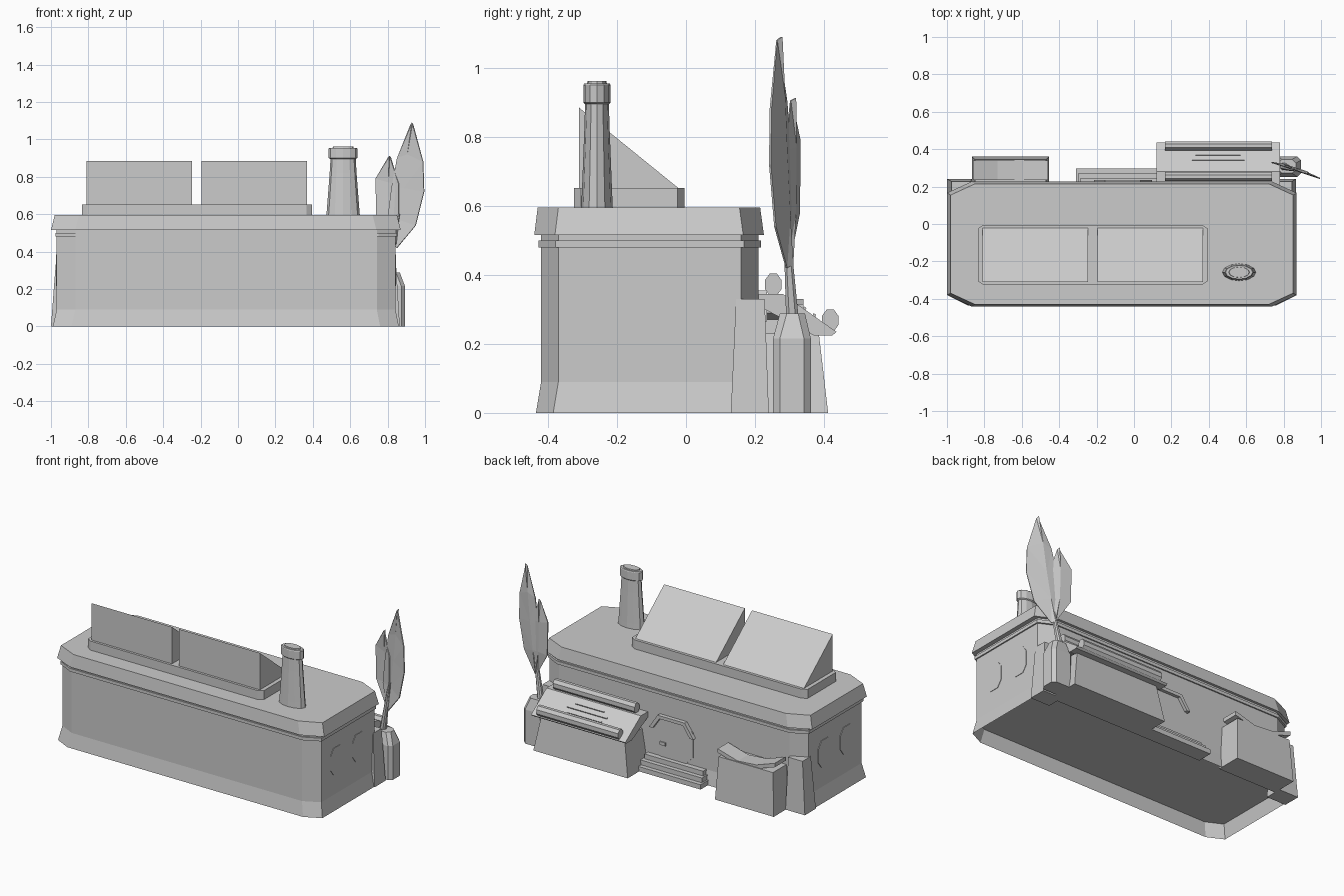
import bpy, bmesh, math
from mathutils import Vector

cube = bpy.data.objects.get("Cube")
if cube:
    bpy.data.objects.remove(cube, do_unlink=True)

grey = bpy.data.materials.new("plain grey")
grey.use_nodes = True
grey.diffuse_color = (0.6, 0.6, 0.6, 1)
grey.node_tree.nodes["Principled BSDF"].inputs["Base Color"].default_value = (0.6, 0.6, 0.6, 1)


def finish(name, bm):
    bmesh.ops.recalc_face_normals(bm, faces=bm.faces)
    mesh = bpy.data.meshes.new(name)
    bm.to_mesh(mesh)
    bm.free()
    mesh.materials.append(grey)
    obj = bpy.data.objects.new(name, mesh)
    bpy.context.collection.objects.link(obj)
    return obj


def loft(name, rings, bottom=True):
    """Skin a stack of equal rings and cap the ends."""
    bm = bmesh.new()
    rows = [[bm.verts.new(p) for p in ring] for ring in rings]
    n = len(rows[0])
    for a, b in zip(rows, rows[1:]):
        for i in range(n):
            j = (i + 1) % n
            bm.faces.new((a[i], a[j], b[j], b[i]))
    if bottom:
        bm.faces.new(rows[0])
    bm.faces.new(rows[-1])
    return finish(name, bm)


def rect(x0, x1, y0, y1, z):
    return [(x0, y0, z), (x1, y0, z), (x1, y1, z), (x0, y1, z)]


def cut_rect(x0, x1, y0, y1, z, cx=0.1, cy=0.05):
    """Rectangle with cut corners."""
    return [(x0 + cx, y0, z), (x1 - cx, y0, z), (x1, y0 + cy, z), (x1, y1 - cy, z),
            (x1 - cx, y1, z), (x0 + cx, y1, z), (x0, y1 - cy, z), (x0, y0 + cy, z)]


def along_x(name, profile, x0, x1):
    return loft(name, [[(x, y, z) for y, z in profile] for x in (x0, x1)])


def along_y(name, profile, y0, y1):
    return loft(name, [[(x, y, z) for x, z in profile] for y in (y0, y1)])


def box(name, x0, x1, y0, y1, z0, z1):
    return loft(name, [rect(x0, x1, y0, y1, z0), rect(x0, x1, y0, y1, z1)])


# Main hull with an open flared skirt
wall = (-0.97, 0.842, -0.42, 0.21)
loft("skirt_and_walls", [cut_rect(-0.99, 0.86, -0.435, 0.225, 0),
                         cut_rect(*wall, 0.09), cut_rect(*wall, 0.53)], bottom=False)
loft("floor", [cut_rect(*wall, 0.085), cut_rect(*wall, 0.09)])
band = (-0.977, 0.85, -0.428, 0.218)
loft("trim_band", [cut_rect(*band, 0.48), cut_rect(*band, 0.5)])
loft("roof", [cut_rect(-1, 0.87, -0.44, 0.226, 0.515, 0.13, 0.06),
              cut_rect(-0.98, 0.85, -0.43, 0.215, 0.595, 0.13, 0.06)])

# End windows as thin plates
for side, x in (("left", 0.842), ("right", -0.97)):
    for label, y in (("front", -0.2175), ("back", 0.0025)):
        ring = cut_rect(y - 0.0625, y + 0.0625, 0.215, 0.385, 0, 0.03, 0.04)
        along_x(f"window_{side}_{label}", [(a, b) for a, b, _ in ring], x - 0.004, x + 0.003)

# Buttresses squaring the rear corners
for side, x0, x1, lean0, lean1 in (("left", 0.73, 0.865, 0.01, 0.02),
                                   ("right", -1, -0.865, 0.025, 0.01)):
    loft(f"buttress_{side}", [rect(x0, x1, 0.13, 0.24, 0),
                              rect(x0 + lean0, x1 - lean1, 0.145, 0.228, 0.33)])

# Roof wedges on a plinth
base = (-0.835, 0.395, -0.325, -0.005)
loft("wedge_plinth", [cut_rect(*base, z, 0.03, 0.02) for z in (0.595, 0.652)])
for side, x in (("right", -0.81), ("left", -0.195)):
    along_x(f"sloped_panel_{side}", [(-0.31, 0.65), (-0.31, 0.885), (-0.02, 0.65)], x, x + 0.565)

# Oval chimney
steps = ((0.59, 1), (0.63, 0.96), (0.82, 0.8), (0.895, 0.75), (0.9, 0.86),
         (0.95, 0.86), (0.955, 0.8), (0.955, 0.62), (0.962, 0.6))
loft("chimney", [[(0.562 + 0.09 * r * math.cos(i * math.tau / 12),
                   -0.258 + 0.046 * r * math.sin(i * math.tau / 12), z) for i in range(12)]
                 for z, r in steps])

# Rear console with tilted board and two rolls
loft("console_base", [rect(0.12, 0.78, 0.2, 0.412, 0), rect(0.16, 0.74, 0.2, 0.385, 0.23)])
along_x("console_board", [(0.21, 0.31), (0.21, 0.345), (0.28, 0.345), (0.436, 0.235),
                          (0.425, 0.225), (0.37, 0.225)], 0.12, 0.78)
for label, y, z in (("upper", 0.253, 0.372), ("lower", 0.418, 0.268)):
    ring = cut_rect(y - 0.024, y + 0.024, z - 0.032, z + 0.032, 0, 0.014, 0.019)
    along_x(f"console_roll_{label}", [(a, b) for a, b, _ in ring], 0.166, 0.738)
for i, half in enumerate((0.1, 0.14, 0.12)):
    y = 0.31 + 0.028 * i
    z = 0.345 - (y - 0.28) * 0.705
    along_x(f"console_slat_{i}", [(y, z - 0.005), (y + 0.004, z + 0.005),
                                  (y + 0.011, z), (y + 0.007, z - 0.01)],
            0.45 - half, 0.45 + half)

# Entrance: steps, door plate, handle and hood
for i in range(3):
    box(f"step_{i}", -0.31 + 0.01 * i, 0.14 - 0.01 * i, 0.2, 0.297 - 0.027 * i,
        0.03 * i, 0.03 * i + 0.03)
mid = -0.06
door = cut_rect(mid - 0.14, mid + 0.14, 0.09, 0.345, 0, 0.05, 0.05)
along_y("door", [(a, b) for a, b, _ in door], 0.205, 0.215)
box("door_handle", -0.01, 0.03, 0.21, 0.222, 0.165, 0.185)
arch = [(0.155, 0.265), (0.095, 0.355), (-0.095, 0.355), (-0.155, 0.265),
        (-0.13, 0.265), (-0.082, 0.335), (0.082, 0.335), (0.13, 0.265)]
along_y("door_hood", [(mid + a, b) for a, b in arch], 0.2, 0.235)

# Rear crate with a bent lid
loft("crate", [rect(-0.866, -0.455, 0.2, 0.36, 0), rect(-0.85, -0.47, 0.2, 0.345, 0.27)])
lid = [(-0.46, 0.315), (-0.6, 0.275), (-0.73, 0.285), (-0.86, 0.33)]
along_y("crate_lid", lid + [(x, z - 0.025) for x, z in reversed(lid)], 0.235, 0.34)

# Plant pot and stem
loft("plant_pot", [cut_rect(0.75, 0.893, 0.252, 0.362, 0, 0.02, 0.02),
                   cut_rect(0.75, 0.893, 0.252, 0.362, 0.215, 0.02, 0.02),
                   cut_rect(0.77, 0.865, 0.272, 0.345, 0.288, 0.02, 0.02)])
loft("plant_stem", [cut_rect(x - r, x + r, y - r, y + r, z, r / 2, r / 2)
                    for x, y, z, r in ((0.8, 0.308, 0.28, 0.018), (0.832, 0.297, 0.45, 0.012),
                                       (0.86, 0.288, 0.6, 0.006))])


def leaf(name, rows):
    """Folded leaf; each row holds left edge, rib and right edge with heights."""
    bm = bmesh.new()
    grid = []
    for (xl, zl), (xm, zm), (xr, zr) in rows:
        line = []
        for x, z, fold in ((xl, zl, 0), (xm, zm, 0.012), (xr, zr, 0)):
            line.append(bm.verts.new((x, 0.288 - 0.33 * (x - 0.86) + fold, z)))
        grid.append(line)
    for a, b in zip(grid, grid[1:]):
        for i in range(2):
            bm.faces.new((a[i], a[i + 1], b[i + 1], b[i]))
    bmesh.ops.remove_doubles(bm, verts=bm.verts, dist=0.002)
    bmesh.ops.triangulate(bm, faces=bm.faces)
    obj = finish(name, bm)
    solid = obj.modifiers.new("thickness", "SOLIDIFY")
    solid.thickness = 0.006
    solid.offset = 0


leaf("plant_leaf_large", [
    ((0.83, 0.44), (0.835, 0.43), (0.85, 0.42)),
    ((0.8, 0.58), (0.86, 0.57), (0.95, 0.54)),
    ((0.82, 0.74), (0.885, 0.74), (0.995, 0.72)),
    ((0.85, 0.9), (0.906, 0.92), (0.99, 0.88)),
    ((0.925, 1.08), (0.93, 1.09), (0.935, 1.08))])
leaf("plant_leaf_small", [
    ((0.825, 0.44), (0.835, 0.43), (0.845, 0.44)),
    ((0.74, 0.58), (0.81, 0.58), (0.86, 0.58)),
    ((0.735, 0.79), (0.805, 0.77), (0.86, 0.76)),
    ((0.805, 0.905), (0.81, 0.912), (0.815, 0.905))])
